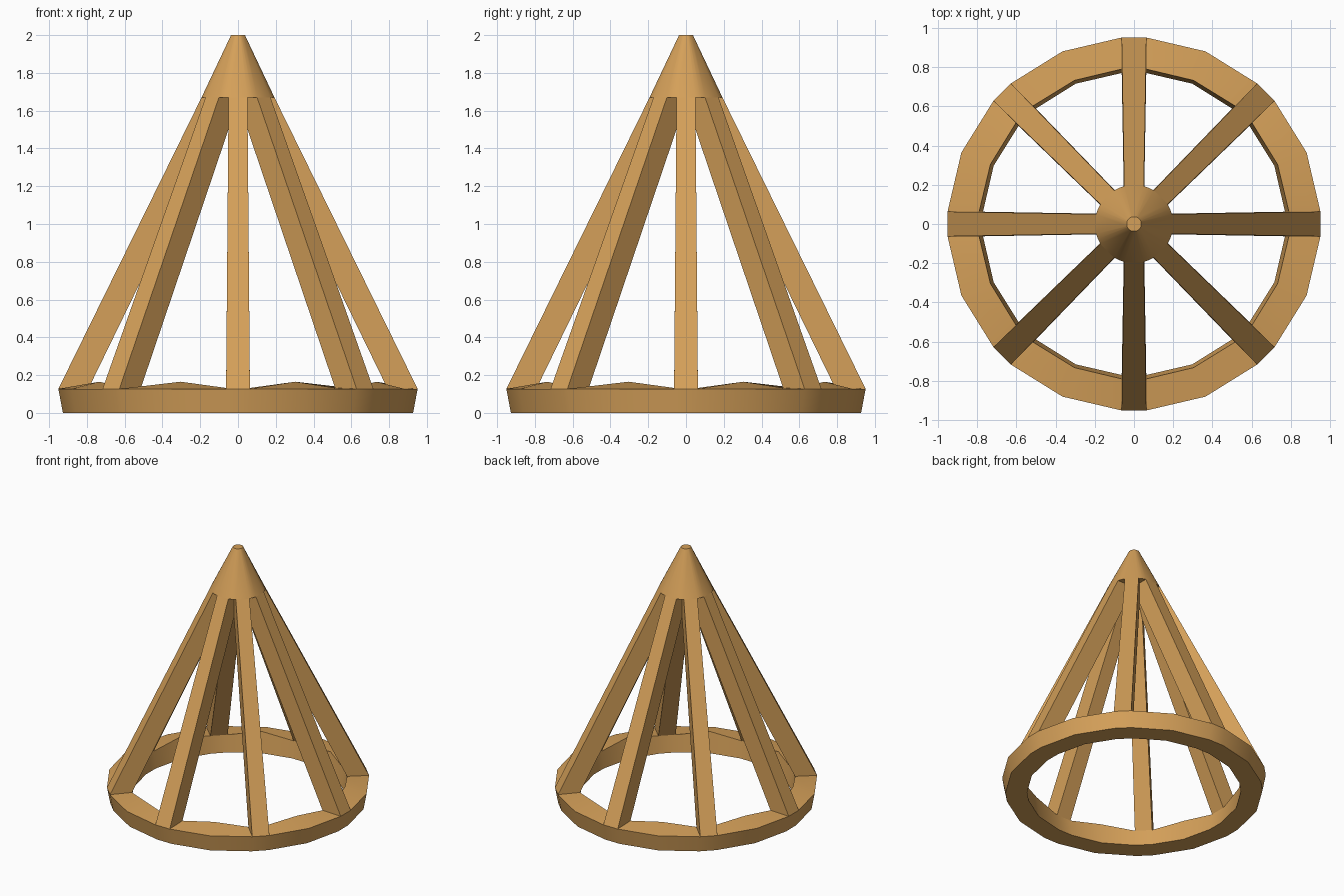
import bpy, bmesh, math
from mathutils import Matrix, Vector

cube = bpy.data.objects.get("Cube")
if cube:
    bpy.data.objects.remove(cube, do_unlink=True)

wood = bpy.data.materials.new("warm_wood")
wood.use_nodes = True
wood.diffuse_color = (0.66, 0.35, 0.10, 1)
wood.node_tree.nodes["Principled BSDF"].inputs["Base Color"].default_value = wood.diffuse_color

SPOKES = 8
STEP = math.tau / SPOKES
RIM_Z, CAP_Z, TOP_Z = 0.127, 1.67, 2.0
FOOT_W, HEAD_W = 0.063, 0.05     # half widths of a spoke at its two ends


def spin(i, co):
    return Matrix.Rotation(i * STEP, 3, "Z") @ Vector(co)


def finish(name, bm):
    bmesh.ops.recalc_face_normals(bm, faces=bm.faces)
    mesh = bpy.data.meshes.new(name)
    bm.to_mesh(mesh)
    bm.free()
    mesh.materials.append(wood)
    obj = bpy.data.objects.new(name, mesh)
    bpy.context.collection.objects.link(obj)
    bpy.ops.object.select_all(action="DESELECT")
    obj.select_set(True)
    bpy.context.view_layer.objects.active = obj
    bpy.ops.object.shade_smooth_by_angle(angle=math.radians(30))
    return obj


def columns(edge, middle, width):
    """Vertex columns round the axis: two at each spoke, one between spokes."""
    result = []
    for i in range(SPOKES):
        for side in (-1, 1):
            result.append([spin(i, (r, side * width, z)) for r, z in edge])
        result.append([spin(i + 0.5, (r, 0, z)) for r, z in middle])
    return result


# Base ring: flared hoop, inner lip raised between the spokes
bm = bmesh.new()
edge = [(0.927, 0), (0.951, RIM_Z), (0.79, 0.132), (0.77, 0)]
middle = [(0.93, 0), (0.953, RIM_Z), (0.793, 0.165), (0.775, 0)]
cols = [[bm.verts.new(p) for p in c] for c in columns(edge, middle, FOOT_W)]
for i, a in enumerate(cols):
    b = cols[(i + 1) % len(cols)]
    for k in range(4):
        under_spoke = i % 3 == 0 and k == 1
        if not under_spoke:
            n = (k + 1) % 4
            bm.faces.new((a[k], b[k], b[n], a[n]))
finish("base_ring", bm)

# Leaning spokes, tapering towards the cap
for i in range(SPOKES):
    bm = bmesh.new()
    foot = [(0.951, FOOT_W), (0.951, -FOOT_W), (0.79, -FOOT_W), (0.79, FOOT_W)]
    head = [(0.193, HEAD_W), (0.193, -HEAD_W), (0.04, -HEAD_W), (0.04, HEAD_W)]
    low = [bm.verts.new(spin(i, (x, y, RIM_Z if x > 0.9 else 0.132))) for x, y in foot]
    high = [bm.verts.new(spin(i, (x, y, CAP_Z))) for x, y in head]
    for k in range(4):
        n = (k + 1) % 4
        bm.faces.new((low[k], low[n], high[n], high[k]))
    finish(f"spoke_{i + 1}", bm)

# Cone cap with a small flat tip
bm = bmesh.new()
rim = [c[0] for c in columns([(0.193, CAP_Z)], [(0.199, CAP_Z)], HEAD_W)]
low = [bm.verts.new(p) for p in rim]
high = []
for p in rim:
    flat = Vector((p.x, p.y, 0)).normalized() * 0.038
    high.append(bm.verts.new((flat.x, flat.y, TOP_Z)))
for i in range(len(low)):
    n = (i + 1) % len(low)
    bm.faces.new((low[i], low[n], high[n], high[i]))
bm.faces.new(high)
bm.faces.new(low[::-1])
finish("cone_cap", bm)
